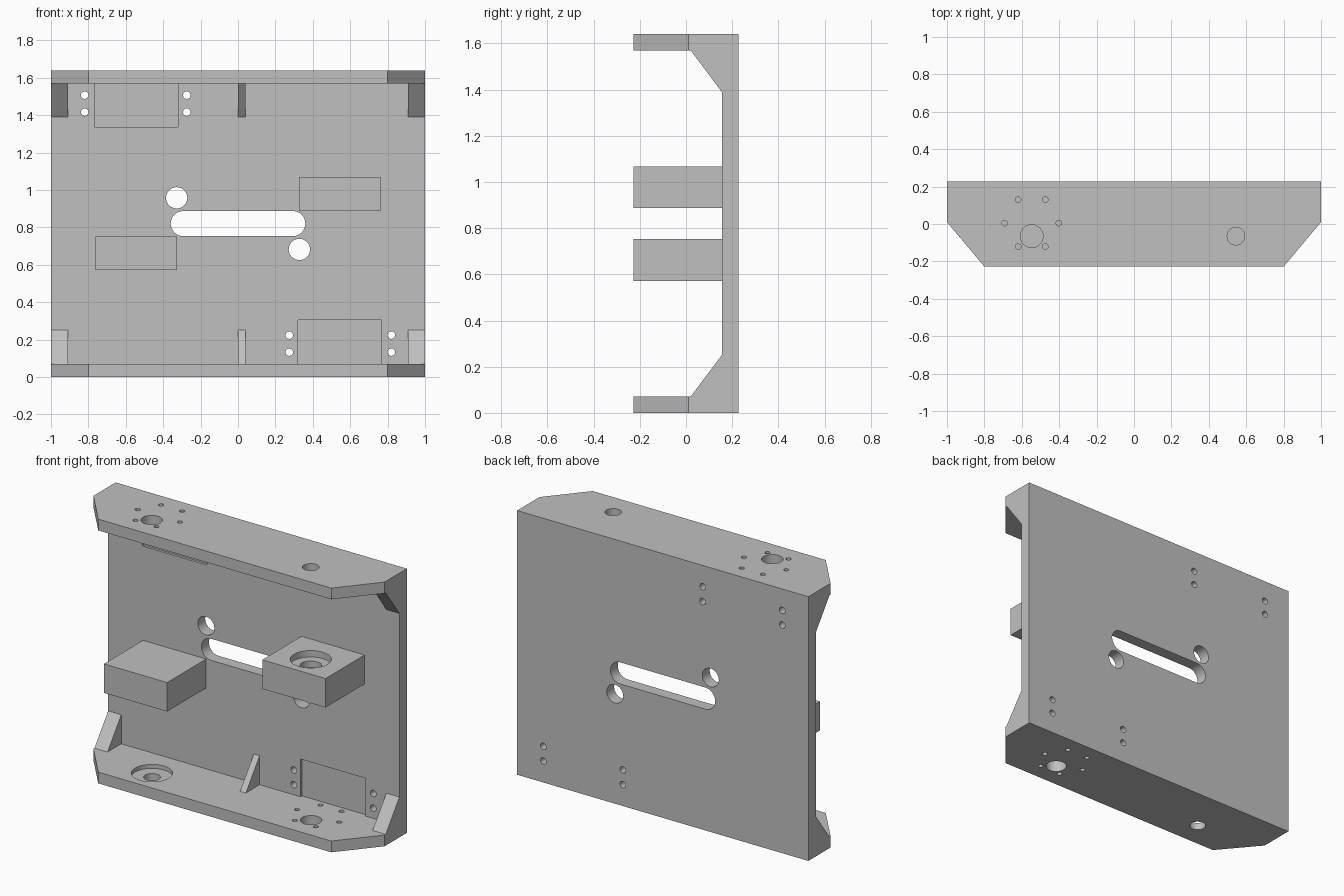
import bpy
import bmesh
import math

if "Cube" in bpy.data.objects:
    bpy.data.objects.remove(bpy.data.objects["Cube"], do_unlink=True)

MID = 0.82       # half of the height
DEPTH = 0.228    # half of the depth
WALL = 0.07      # flange thickness
FACE = 0.155     # front of the back plate
SHAFT_X, SHAFT_Y = 0.545, -0.065

grey = bpy.data.materials.new("machined grey")
grey.use_nodes = True
grey.diffuse_color = (0.53, 0.53, 0.53, 1)
grey.node_tree.nodes["Principled BSDF"].inputs["Base Color"].default_value = (0.53, 0.53, 0.53, 1)


def prism(name, outline, axis, start, end):
    """Extrude a 2D outline along the x, y or z axis."""
    place = {"x": lambda a, b, t: (t, a, b),
             "y": lambda a, b, t: (a, t, b),
             "z": lambda a, b, t: (a, b, t)}[axis]
    bm = bmesh.new()
    base = bm.faces.new([bm.verts.new(place(a, b, start)) for a, b in outline])
    side = bmesh.ops.extrude_face_region(bm, geom=[base])
    shift = place(0, 0, end - start)
    bmesh.ops.translate(bm, vec=shift, verts=[g for g in side["geom"] if isinstance(g, bmesh.types.BMVert)])
    bmesh.ops.recalc_face_normals(bm, faces=bm.faces)
    mesh = bpy.data.meshes.new(name)
    bm.to_mesh(mesh)
    bm.free()
    mesh.materials.append(grey)
    obj = bpy.data.objects.new(name, mesh)
    bpy.context.collection.objects.link(obj)
    return obj


def rect(a0, a1, b0, b1):
    return [(a0, b0), (a1, b0), (a1, b1), (a0, b1)]


def circle(a, b, r, n=32):
    return [(a + r * math.cos(math.tau * i / n), b + r * math.sin(math.tau * i / n)) for i in range(n)]


def combine(target, tool, operation="DIFFERENCE"):
    """Apply a boolean and remove the tool."""
    tool.hide_render = True
    mod = target.modifiers.new("boolean", "BOOLEAN")
    mod.operation = operation
    mod.solver = "EXACT"
    mod.object = tool
    bpy.context.view_layer.objects.active = target
    bpy.ops.object.modifier_apply(modifier=mod.name)
    bpy.data.objects.remove(tool, do_unlink=True)


def drill(target, axis, a, b, r, start, end):
    combine(target, prism("drill", circle(a, b, r), axis, start, end))


# Back plate with a chamfered flange at both ends
frame = prism("frame", rect(-1, 1, 0, 2 * MID), "y", FACE, DEPTH)
flange = [(-1, DEPTH), (-1, 0.01), (-0.8, -DEPTH), (0.8, -DEPTH), (1, 0.01), (1, DEPTH)]
for s in (-1, 1):
    combine(frame, prism("flange", flange, "z", MID + s * MID, MID + s * (MID - WALL)), "UNION")

    # Sloped gussets in the corners and the middle
    inner = MID + s * (MID - WALL)
    gusset = [(0.02, inner), (FACE, MID + s * 0.57), (0.19, MID + s * 0.57),
              (0.19, inner + s * 0.03), (0.02, inner + s * 0.03)]
    for x0, x1 in ((-1, -0.91), (0, 0.04), (0.91, 1)):
        combine(frame, prism("gusset", gusset, "x", x0, x1), "UNION")

# Merge the flush faces
bm = bmesh.new()
bm.from_mesh(frame.data)
bmesh.ops.remove_doubles(bm, verts=bm.verts, dist=0.0001)
bmesh.ops.dissolve_limit(bm, angle_limit=0.01, verts=bm.verts, edges=bm.edges)
bm.to_mesh(frame.data)
bm.free()

# Central slot with rounded ends
r = 0.067
arc = [math.pi * (i / 16 - 0.5) for i in range(17)]
slot = [(0.293 + r * math.cos(t), MID + r * math.sin(t)) for t in arc]
slot += [(-a, 2 * MID - b) for a, b in slot]
combine(frame, prism("slot", slot, "y", 0, 0.4))

blocks = []
for s, label in ((-1, "lower"), (1, "upper")):
    inner = MID + s * (MID - WALL)
    outer = MID + s * (MID + 0.1)
    below = inner - s * 0.05

    # Round opening beside the slot
    drill(frame, "y", -s * 0.328, MID + s * 0.138, 0.057, 0, 0.4)

    # Shallow motor recess and its screw holes
    xs = sorted((-s * 0.321, -s * 0.766))
    combine(frame, prism("recess", rect(*xs, *sorted((MID + s * 0.516, inner))), "y", 0.05, FACE + 0.015))
    for dx in (-0.273, 0.273):
        for z in (0.596, 0.687):
            drill(frame, "y", -s * 0.547 + dx, MID + s * z, 0.02, 0, 0.4)

    # Motor shaft hole with a ring of six bolt holes
    drill(frame, "z", -s * 0.547, SHAFT_Y, 0.061, below, outer)
    for bx, by in circle(-s * 0.547, 0.005, 0.145, 6):
        drill(frame, "z", bx, by, 0.015, below, outer)

    # Bearing seat on the inside of the flange
    drill(frame, "z", s * SHAFT_X, SHAFT_Y, 0.047, below, outer)
    drill(frame, "z", s * SHAFT_X, SHAFT_Y, 0.116, below, inner + s * 0.025)

    # Bearing block with a stepped blind pocket facing the flange
    xs = sorted((s * 0.327, s * 0.761))
    top = MID + s * 0.248
    block = prism(label + "_bearing_block", rect(*xs, *sorted((MID + s * 0.068, top))), "y", -DEPTH, FACE)
    drill(block, "z", s * SHAFT_X, SHAFT_Y, 0.116, top + s * 0.05, top - s * 0.04)
    drill(block, "z", s * SHAFT_X, SHAFT_Y, 0.062, top + s * 0.05, top - s * 0.08)
    blocks.append(block)

# Smooth hole walls, crisp edges
for obj in [frame] + blocks:
    bpy.ops.object.select_all(action="DESELECT")
    obj.select_set(True)
    bpy.context.view_layer.objects.active = obj
    bpy.ops.object.shade_smooth_by_angle(angle=math.radians(30))
